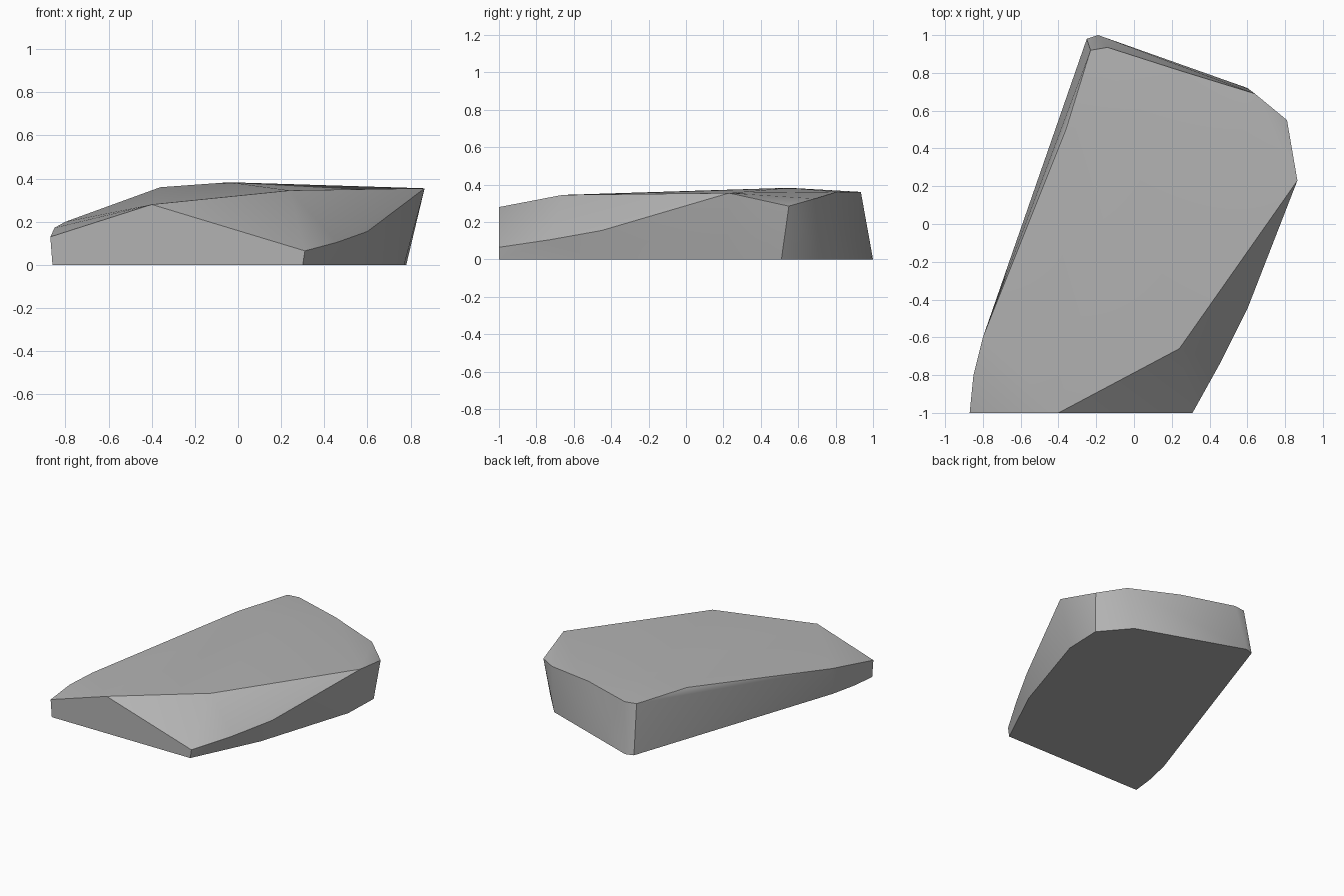
import bpy, bmesh, math

cube = bpy.data.objects.get("Cube")
if cube:
    bpy.data.objects.remove(cube, do_unlink=True)

# Stone colour
stone = bpy.data.materials.new("stone grey")
stone.use_nodes = True
grey = (0.45, 0.45, 0.45, 1)
stone.diffuse_color = grey
stone.node_tree.nodes["Principled BSDF"].inputs["Base Color"].default_value = grey

# Footprint on the ground
footprint = [(-.86, -1), (.3, -1), (.42, -.74), (.54, -.5), (.77, .22), (.78, .51),
             (.6, .72), (-.19, 1), (-.25, .98), (-.795, -.62), (-.84, -.82)]

# Chipped lower edge along the front right
chip = [(.31, -1, .065), (.46, -.73, .105), (.6, -.45, .155)]

# Rim of the sloping top
rim = [(-.4, -1, .28), (.24, -.66, .345), (.865, .23, .355), (.81, .55, .285),
       (.64, .69, .325), (.25, .81, .362), (-.14, .935, .36), (-.23, .92, .362),
       (-.36, .5, .36), (-.8, -.6, .2), (-.85, -.8, .172), (-.87, -1, .13)]

# Gentle high point of the top
crest = [(-.04, .55, .383)]

bm = bmesh.new()
for point in [(x, y, 0) for x, y in footprint] + chip + rim + crest:
    bm.verts.new(point)
hull = bmesh.ops.convex_hull(bm, input=bm.verts)
loose = [v for v in bm.verts if not v.link_faces]
bmesh.ops.delete(bm, geom=loose, context='VERTS')
bmesh.ops.dissolve_limit(bm, angle_limit=math.radians(1), verts=bm.verts, edges=bm.edges)
bmesh.ops.recalc_face_normals(bm, faces=bm.faces)

mesh = bpy.data.meshes.new("rock_slab")
bm.to_mesh(mesh)
bm.free()
mesh.materials.append(stone)
rock = bpy.data.objects.new("rock_slab", mesh)
bpy.context.collection.objects.link(rock)

# Soft facets with crisp rock edges
bpy.context.view_layer.objects.active = rock
rock.select_set(True)
bpy.ops.object.shade_smooth_by_angle(angle=math.radians(30))
